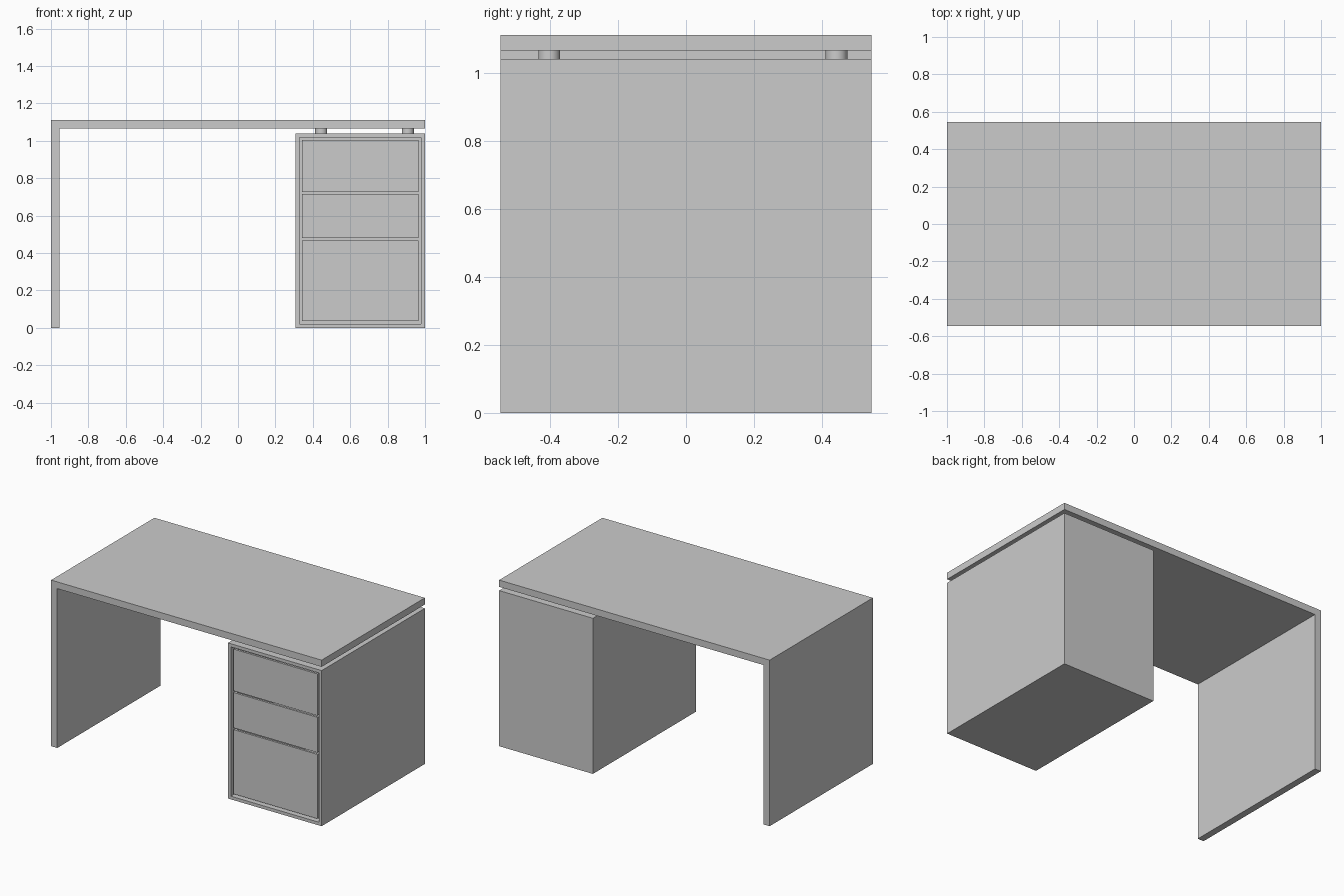
import bpy, bmesh
from mathutils import Matrix

if "Cube" in bpy.data.objects:
    bpy.data.objects.remove(bpy.data.objects["Cube"])

D = 0.545          # half depth of the desk
TOP, SLAB = 1.11, 0.045


def finish(name, bm):
    bmesh.ops.recalc_face_normals(bm, faces=bm.faces)
    mesh = bpy.data.meshes.new(name)
    bm.to_mesh(mesh)
    bm.free()
    obj = bpy.data.objects.new(name, mesh)
    bpy.context.collection.objects.link(obj)
    return obj


def box(bm, x0, x1, y0, y1, z0, z1):
    mat = Matrix.Translation(((x0 + x1) / 2, (y0 + y1) / 2, (z0 + z1) / 2))
    mat = mat @ Matrix.Diagonal((x1 - x0, y1 - y0, z1 - z0, 1))
    return bmesh.ops.create_cube(bm, size=1, matrix=mat)["verts"]


def hollow(bm, verts, normal, wall, depth):
    """Sink one side of a box inwards, leaving a rim of the given wall."""
    faces = {f for v in verts for f in v.link_faces}
    bm.normal_update()
    face = next(f for f in faces if f.normal.dot(normal) > 0.9)
    bmesh.ops.inset_region(bm, faces=[face], thickness=wall)
    inner = bmesh.ops.extrude_discrete_faces(bm, faces=[face])["faces"][0]
    bmesh.ops.translate(bm, verts=inner.verts, vec=[-depth * c for c in normal])


# Worktop and left side panel: one L profile extruded through the depth
bm = bmesh.new()
profile = [(-1, 0), (-1 + SLAB, 0), (-1 + SLAB, TOP - SLAB),
           (1, TOP - SLAB), (1, TOP), (-1, TOP)]
face = bm.faces.new([bm.verts.new((x, -D, z)) for x, z in profile])
ext = bmesh.ops.extrude_face_region(bm, geom=[face])["geom"]
bmesh.ops.translate(bm, vec=(0, 2 * D, 0),
                    verts=[g for g in ext if isinstance(g, bmesh.types.BMVert)])
finish("worktop_and_side_panel", bm)

# Drawer cabinet: box opened at the front
bm = bmesh.new()
hollow(bm, box(bm, 0.307, 1, -D, D, 0, 1.04), (0, -1, 0), 0.03, 1.04)
finish("cabinet", bm)

# Drawers: open-topped trays, front slightly recessed in the frame
for name, z0, z1 in (("bottom_drawer", 0.037, 0.467),
                     ("middle_drawer", 0.479, 0.715),
                     ("top_drawer", 0.726, 1.005)):
    bm = bmesh.new()
    hollow(bm, box(bm, 0.343, 0.964, -D + 0.008, D - 0.06, z0, z1),
           (0, 0, 1), 0.02, z1 - z0 - 0.02)
    finish(name, bm)

# Round spacers between cabinet and worktop
for i, (x, y) in enumerate([(x, y) for x in (0.445, 0.908) for y in (-0.402, 0.442)]):
    bpy.ops.mesh.primitive_cylinder_add(vertices=32, radius=0.032, depth=0.025,
                                        location=(x, y, 1.0525))
    bpy.context.object.name = f"spacer_{i + 1}"
    bpy.ops.object.shade_smooth_by_angle()
